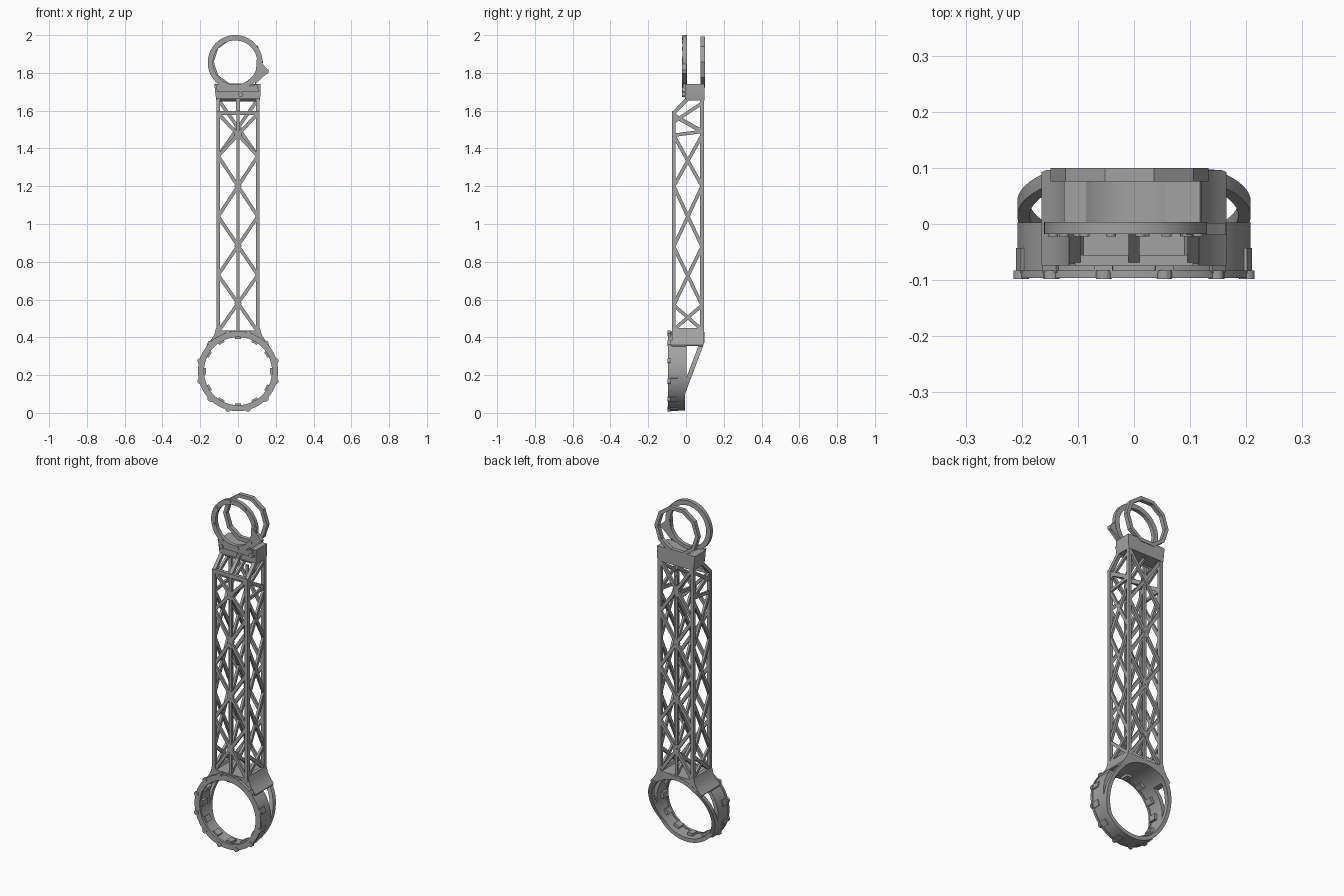
import bpy, bmesh
from math import cos, sin, tau, radians
from mathutils import Vector, Matrix

cube = bpy.data.objects.get("Cube")
if cube:
    bpy.data.objects.remove(cube)

grey = bpy.data.materials.new("machined_grey")
grey.use_nodes = True
GREY = (0.36, 0.36, 0.36, 1)
grey.diffuse_color = GREY
grey.node_tree.nodes["Principled BSDF"].inputs["Base Color"].default_value = GREY


def finish(name, bm, smooth=False):
    bmesh.ops.recalc_face_normals(bm, faces=bm.faces)
    me = bpy.data.meshes.new(name)
    bm.to_mesh(me)
    bm.free()
    me.materials.append(grey)
    ob = bpy.data.objects.new(name, me)
    bpy.context.collection.objects.link(ob)
    if smooth:
        shade(ob)
    return ob


def shade(ob):
    bpy.ops.object.select_all(action='DESELECT')
    ob.select_set(True)
    bpy.context.view_layer.objects.active = ob
    bpy.ops.object.shade_smooth_by_angle(angle=radians(30))


def add_prism(bm, pts, a, b, axis='Y'):
    """Extrude an outline (x,z) along Y, or (y,z) along X."""
    def place(p, t):
        return (p[0], t, p[1]) if axis == 'Y' else (t, p[0], p[1])
    lo = [bm.verts.new(place(p, a)) for p in pts]
    hi = [bm.verts.new(place(p, b)) for p in pts]
    bm.faces.new(lo)
    bm.faces.new(hi)
    for i in range(len(pts)):
        j = (i + 1) % len(pts)
        bm.faces.new((lo[i], lo[j], hi[j], hi[i]))


def prism(name, pts, a, b, axis='Y'):
    bm = bmesh.new()
    add_prism(bm, pts, a, b, axis)
    return finish(name, bm)


def circle(c, r, n, phase=0):
    return [(c[0] + r * cos(tau * i / n + phase), c[1] + r * sin(tau * i / n + phase))
            for i in range(n)]


def ring(name, c, ro, ri, y0, y1, n):
    bm = bmesh.new()
    loops = [[bm.verts.new((x, y, z)) for x, z in circle(c, r, n)]
             for r, y in ((ro, y0), (ro, y1), (ri, y1), (ri, y0))]
    for k in range(4):
        p, q = loops[k], loops[(k + 1) % 4]
        for i in range(n):
            j = (i + 1) % n
            bm.faces.new((p[i], p[j], q[j], q[i]))
    return finish(name, bm, n > 20)


def add_bar(bm, p, q, width, thick, normal):
    """Box strut from p to q, lying in the plane with the given normal."""
    p, q, n = Vector(p), Vector(q), Vector(normal).normalized()
    d = q - p
    u = d.normalized()
    side = n.cross(u)
    m = Matrix((u * d.length, side * width, n * thick)).transposed().to_4x4()
    m.translation = (p + q) / 2
    bmesh.ops.create_cube(bm, size=1, matrix=m)


def cut(ob, *cutters):
    for c in cutters:
        mod = ob.modifiers.new("cut", 'BOOLEAN')
        mod.operation, mod.solver, mod.object = 'DIFFERENCE', 'EXACT', c
    dg = bpy.context.evaluated_depsgraph_get()
    me = bpy.data.meshes.new_from_object(ob.evaluated_get(dg))
    ob.modifiers.clear()
    ob.data = me
    shade(ob)


# Truss dimensions
X, YF, YB = 0.105, -0.065, 0.085
LOW, HIGH = (0, 0.221), (-0.015, 1.855)
FRONT_BAYS = [0.43, 0.73, 1.04, 1.36]
SIDE_BAYS = [0.44, 0.57, 0.88, 1.2, 1.47]

# Corner rails
bm = bmesh.new()
for x in (-X, X):
    add_bar(bm, (x, YB, 0.42), (x, YB, 1.68), 0.02, 0.02, (1, 0, 0))
    add_bar(bm, (x, YF, 0.42), (x, YF, 1.595), 0.02, 0.02, (1, 0, 0))
    add_bar(bm, (x, YF, 1.587), (x, 0.015, 1.67), 0.02, 0.02, (1, 0, 0))
finish("corner_rails", bm)

# Front and back cross bracing
for name, y, top in (("front_bracing", YF, 1.585), ("back_bracing", YB, 1.66)):
    bm = bmesh.new()
    bays = FRONT_BAYS + [top]
    for a, b in zip(bays, bays[1:]):
        for s in (-1, 1):
            add_bar(bm, (-s * X, y, a), (s * X, y, b), 0.018, 0.014 + 0.001 * s, (0, 1, 0))
        # gusset at the crossing
        m = (a + b) / 2
        add_prism(bm, [(0, m - 0.035), (0.02, m), (0, m + 0.035), (-0.02, m)], y - 0.007, y + 0.007)
    finish(name, bm)

# Side bracing and the matching middle web
for name, x in (("right_bracing", -X), ("left_bracing", X), ("middle_web", 0)):
    bm = bmesh.new()
    for a, b in zip(SIDE_BAYS, SIDE_BAYS[1:]):
        for p, q in ((YF, YB), (YB, YF)):
            add_bar(bm, (x, p, a), (x, q, b), 0.018, 0.014 if p < q else 0.013, (1, 0, 0))
    add_bar(bm, (x, YF, 1.47), (x, YB, 1.49), 0.018, 0.012, (1, 0, 0))
    add_bar(bm, (x, YB, 1.49), (x, YF, 1.575), 0.022, 0.012, (1, 0, 0))
    add_bar(bm, (x, YF, 1.54), (x, YB, 1.64), 0.018, 0.0125, (1, 0, 0))
    if x == 0:
        for y in (YF, YB):
            add_bar(bm, (x, y, 0.43), (x, y, 1.59), 0.012, 0.015, (1, 0, 0))
    finish(name, bm)

# Sloping window frame under the head
bm = bmesh.new()
slope = (0, -0.72, 0.69)
add_bar(bm, (-X, YF, 1.587), (X, YF, 1.587), 0.022, 0.02, (0, 1, 0))
add_bar(bm, (-X, 0.008, 1.663), (X, 0.008, 1.663), 0.022, 0.02, slope)
add_bar(bm, (0, YF, 1.587), (0, 0.01, 1.665), 0.02, 0.02, slope)
finish("window_frame", bm)

# Saddle block with a round seat between the upper rings
saddle = prism("saddle_block", [(-0.115, 1.655), (0.115, 1.655), (0.12, 1.69), (0.118, 1.74),
                                (-0.125, 1.74), (-0.12, 1.69)], -0.004, 0.097)
seat = prism("seat_cutter", circle(HIGH, 0.135, 64), 0.003, 0.08)
bore = prism("bore_cutter", circle(HIGH, 0.118, 64), -0.1, 0.2)
cut(saddle, seat, bore)

# Upper rings
ring("upper_front_ring", HIGH, 0.145, 0.117, -0.018, 0.004, 72)
ring("upper_back_ring", (-0.008, 1.858), 0.141, 0.12, 0.076, 0.1, 10)

# Bolts, lower lugs and side ear on the upper front ring
bm = bmesh.new()
for x, z in circle(HIGH, 0.132, 8, 0.2):
    add_prism(bm, circle((x, z), 0.009, 12), -0.022, -0.015)
for x, z in ((-0.095, 1.71), (0.015, 1.685), (0.095, 1.71)):
    add_prism(bm, circle((x, z), 0.013, 14), -0.022, 0.0)
add_prism(bm, [(0.09, 1.74), (0.1, 1.88), (0.15, 1.826), (0.163, 1.814),
               (0.16, 1.798), (0.145, 1.79)], -0.02, 0.002)
add_prism(bm, [(-0.11, 1.7), (0.11, 1.7), (0.1, 1.74), (0.05, 1.728),
               (-0.05, 1.72), (-0.12, 1.745)], -0.016, 0)
finish("upper_lugs", bm)

# Lower housing: shell cut back on a slant, with triangular side windows
shell = ring("lower_housing", LOW, 0.208, 0.186, -0.09, 0.097, 96)
slant = prism("slant_cutter", [(-0.005, -0.1), (-0.005, 0.1), (0.098, 0.375),
                               (0.2, 0.375), (0.2, -0.1)], -0.4, 0.4, 'X')
window = prism("window_cutter", [(0.003, 0.355), (0.066, 0.355), (0.003, 0.19)], -0.4, 0.4, 'X')
cut(shell, slant, window)

# Neck flaring from the truss into the housing
half = [(0.16, 0.345), (0.165, 0.36), (0.143, 0.385), (0.125, 0.415), (0.116, 0.45)]
neck = prism("neck", half + [(0.096, 0.45), (0.09, 0.436), (-0.09, 0.436), (-0.096, 0.45)]
             + [(-x, z) for x, z in reversed(half)], -0.074, 0.096)
hole = prism("housing_cutter", circle(LOW, 0.19, 96), -0.3, 0.3)
cut(neck, hole, slant, window)

# Front flange of the housing
ring("lower_flange", LOW, 0.212, 0.18, -0.096, -0.083, 96)

# Bolt lugs, outer bosses and inner tabs around the housing
bm = bmesh.new()
for (x, z), (u, w) in zip(circle(LOW, 0.208, 12, tau / 24), circle((0, 0), 1, 12, tau / 24)):
    add_prism(bm, circle((x, z), 0.014, 16), -0.098, -0.083)
    add_bar(bm, (0.195 * u, -0.065, LOW[1] + 0.195 * w),
            (0.213 * u, -0.065, LOW[1] + 0.213 * w), 0.034, 0.045, (0, 1, 0))
finish("housing_lugs", bm)
bm = bmesh.new()
for u, w in circle((0, 0), 1, 12):
    add_bar(bm, (0.17 * u, -0.06, LOW[1] + 0.17 * w),
            (0.19 * u, -0.06, LOW[1] + 0.19 * w), 0.034, 0.045, (0, 1, 0))
finish("inner_tabs", bm)

# Remove the cutters
for c in (seat, bore, slant, window, hole):
    bpy.data.objects.remove(c)
